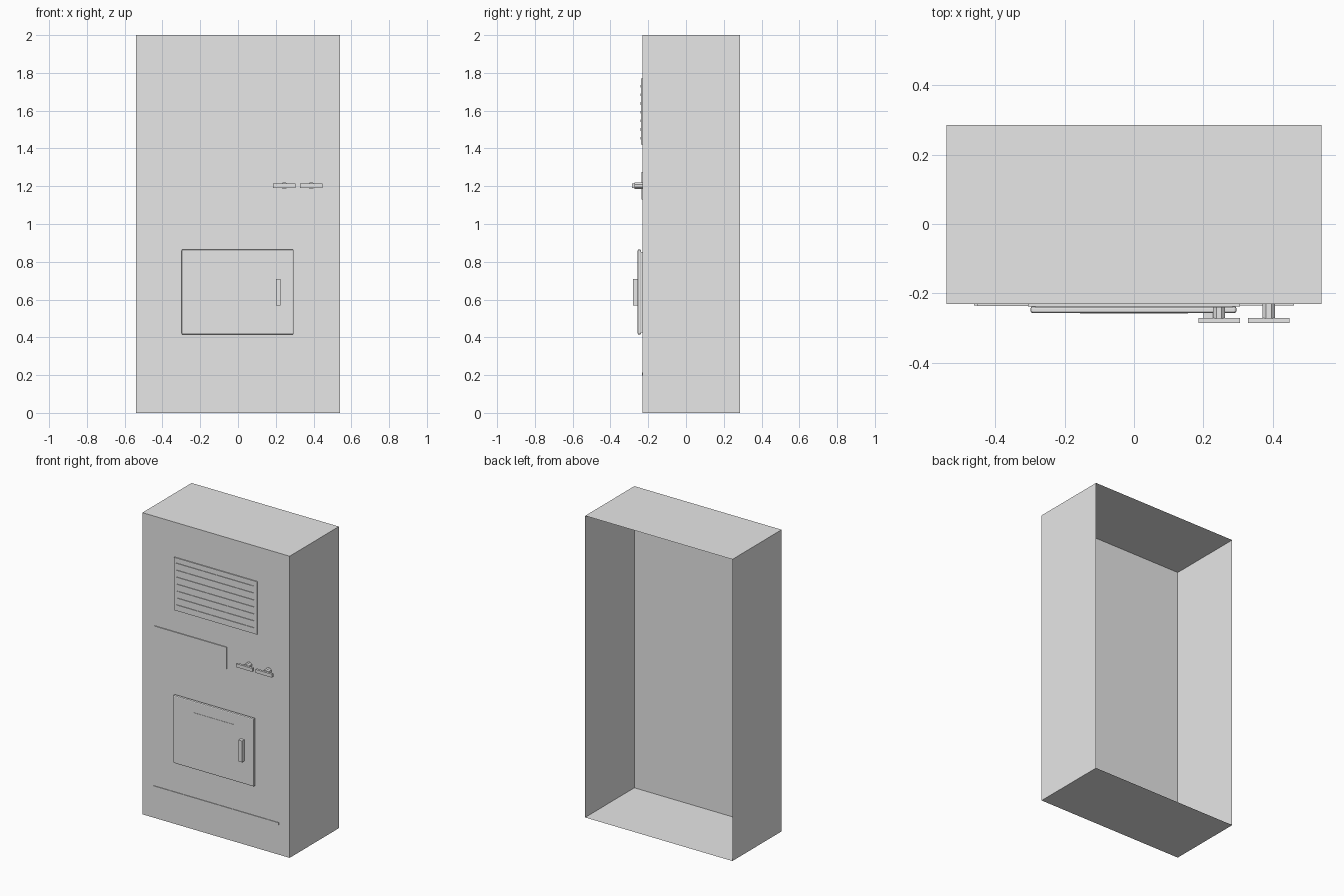
import bpy, bmesh, math
from mathutils import Matrix

if "Cube" in bpy.data.objects:
    bpy.data.objects.remove(bpy.data.objects["Cube"])

WALL = -0.23   # y of the cabinet's front sheet

gray = bpy.data.materials.new("plain_gray")
gray.diffuse_color = (0.8, 0.8, 0.8, 1)
gray.use_nodes = True
gray.node_tree.nodes["Principled BSDF"].inputs["Base Color"].default_value = gray.diffuse_color


def finish(name, bm):
    mesh = bpy.data.meshes.new(name)
    bm.to_mesh(mesh)
    bm.free()
    mesh.materials.append(gray)
    ob = bpy.data.objects.new(name, mesh)
    bpy.context.collection.objects.link(ob)
    return ob


def box(name, x0, x1, y0, y1, z0, z1, open_back=False):
    bm = bmesh.new()
    bmesh.ops.create_cube(bm, size=1)
    for v in bm.verts:
        v.co.x = x1 if v.co.x > 0 else x0
        v.co.y = y1 if v.co.y > 0 else y0
        v.co.z = z1 if v.co.z > 0 else z0
    if open_back:
        back = [f for f in bm.faces if f.calc_center_median().y > y1 - 1e-4]
        bmesh.ops.delete(bm, geom=back, context='FACES_ONLY')
    return finish(name, bm)


# Hollow cabinet, open at the back
box("cabinet", -0.54, 0.54, WALL, 0.285, 0, 2, open_back=True)

# Ventilation panel with seven thin slats
box("vent_panel", -0.305, 0.305, WALL - 0.007, WALL, 1.42, 1.77)
for i in range(7):
    z = 1.73 - 0.046 * i
    box("vent_slat", -0.285, 0.285, WALL - 0.011, WALL - 0.006, z - 0.007, z + 0.007)

# Display plate and lower trim strip
box("display_plate", -0.45, 0.08, WALL - 0.006, WALL, 1.13, 1.275)
box("trim_strip", -0.46, 0.46, WALL - 0.004, WALL, 0.197, 0.213)

# Two turn knobs: eight-sided stem and flat grip bar
for cx in (0.245, 0.388):
    bm = bmesh.new()
    turn = Matrix.Rotation(math.pi / 2, 4, 'X') @ Matrix.Rotation(math.pi / 8, 4, 'Z')
    bmesh.ops.create_cone(bm, cap_ends=True, segments=8, radius1=0.019, radius2=0.019,
                          depth=0.042, matrix=Matrix.Translation((cx, WALL - 0.021, 1.202)) @ turn)
    finish("knob_stem", bm)
    box("knob_grip", cx - 0.06, cx + 0.06, -0.285, -0.27, 1.191, 1.214)

# Door with rounded edges, on a slightly smaller mount
box("door_mount", -0.285, 0.285, WALL - 0.009, WALL, 0.425, 0.853)
door = box("door", -0.298, 0.295, -0.256, -0.237, 0.415, 0.865)
bevel = door.modifiers.new("rounded_edges", 'BEVEL')
bevel.width = 0.006
bevel.segments = 2

# Door name plate and handle
box("door_plate", -0.155, 0.155, -0.258, -0.254, 0.735, 0.79)
box("door_handle", 0.2, 0.226, -0.281, -0.254, 0.568, 0.71)
